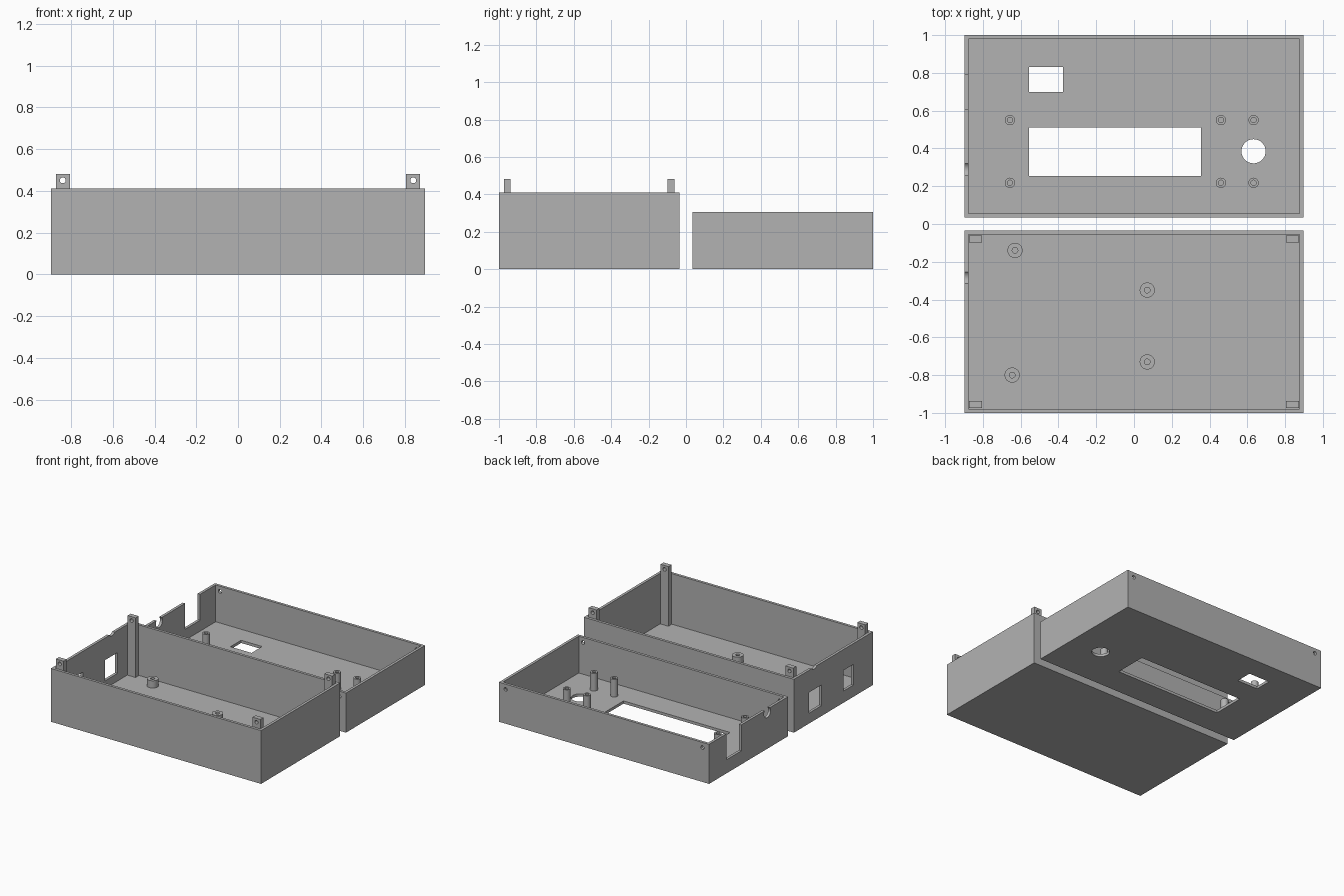
import bpy
import bmesh
from math import pi, radians
from mathutils import Matrix, Vector

if "Cube" in bpy.data.objects:
    bpy.data.objects.remove(bpy.data.objects["Cube"])

# Single plastic colour
plastic = bpy.data.materials.new("grey plastic")
plastic.use_nodes = True
GREY = (0.448, 0.448, 0.448, 1)
plastic.diffuse_color = GREY
plastic.node_tree.nodes["Principled BSDF"].inputs["Base Color"].default_value = GREY

HALF_X, GAP, END, WALL = 0.897, 0.035, 1.0, 0.021
BASE_H, LID_H, POST_H = 0.411, 0.305, 0.481
SCREW_X, SCREW_R, SCREW_DZ = 0.84, 0.014, 0.04
AXES = {"x": Matrix.Rotation(pi / 2, 4, "Y"),
        "y": Matrix.Rotation(pi / 2, 4, "X"),
        "z": Matrix.Identity(4)}


def to_object(name, bm):
    mesh = bpy.data.meshes.new(name)
    bm.to_mesh(mesh)
    bm.free()
    obj = bpy.data.objects.new(name, mesh)
    bpy.context.scene.collection.objects.link(obj)
    return obj


def box(name, x, y, z):
    """Box from (low, high) pairs."""
    bm = bmesh.new()
    bmesh.ops.create_cube(bm, size=1)
    for v in bm.verts:
        v.co = [(a + b) / 2 + c * (b - a) for c, (a, b) in zip(v.co, (x, y, z))]
    return to_object(name, bm)


def cylinder(name, centre, radius, depth, axis="z"):
    bm = bmesh.new()
    bmesh.ops.create_cone(bm, cap_ends=True, segments=32, radius1=radius,
                          radius2=radius, depth=depth,
                          matrix=Matrix.Translation(Vector(centre)) @ AXES[axis])
    return to_object(name, bm)


def cut(obj, cutters):
    """Subtract the cutters, bake the result and remove the cutters."""
    for c in cutters:
        c.hide_render = True
        mod = obj.modifiers.new("cut", "BOOLEAN")
        mod.operation, mod.solver, mod.object = "DIFFERENCE", "EXACT", c
    graph = bpy.context.evaluated_depsgraph_get()
    mesh = bpy.data.meshes.new_from_object(obj.evaluated_get(graph))
    obj.modifiers.clear()
    obj.data = mesh
    for c in cutters:
        bpy.data.objects.remove(c)
    return finish(obj)


def finish(obj):
    obj.data.materials.clear()
    obj.data.materials.append(plastic)
    bpy.ops.object.select_all(action="DESELECT")
    obj.select_set(True)
    bpy.context.view_layer.objects.active = obj
    bpy.ops.object.shade_smooth_by_angle(angle=radians(30))
    return obj


def tray(name, y, height, cutters):
    """Open box with thin walls and floor, plus extra openings."""
    shell = box(name, (-HALF_X, HALF_X), y, (0, height))
    cavity = box("cavity", (-HALF_X + WALL, HALF_X - WALL),
                 (y[0] + WALL, y[1] - WALL), (WALL, height + 0.1))
    return cut(shell, [cavity] + cutters)


def standoff(name, x, y, radius, bore, top):
    """Hollow screw pillar rising from the floor."""
    low = WALL - 0.002
    pillar = cylinder(name, (x, y, (low + top) / 2), radius, top - low)
    return cut(pillar, [cylinder("bore", (x, y, (WALL + top) / 2 + 0.05),
                                 bore, top - WALL + 0.1)])


# Side wall openings sit in the -x wall
side = (-HALF_X - 0.05, -HALF_X + 0.05)

# Deep base tray with two port windows and a cable notch
tray("base_tray", (-END, -GAP), BASE_H, [
    box("port_a", side, (-0.373, -0.216), (0.08, 0.24)),
    box("port_b", side, (-0.76, -0.638), (0.09, 0.25)),
    cylinder("cable_notch", (-HALF_X, -0.285, BASE_H + 0.025), 0.04, 0.1, "x"),
])

# Shallow lid tray with display, button and knob openings
lid_cutters = [
    box("display_opening", (-0.555, 0.355), (0.255, 0.51), (-0.1, 0.1)),
    box("button_opening", (-0.555, -0.375), (0.70, 0.83), (-0.1, 0.1)),
    cylinder("knob_opening", (0.633, 0.385, 0), 0.064, 0.2),
    box("plug_slot", side, (0.607, 0.79), (0.105, LID_H + 0.1)),
    cylinder("cable_hole", (-HALF_X, 0.29, LID_H - 0.025), 0.04, 0.1, "x"),
]
for sx in (-1, 1):
    for wall_y in (GAP, END):
        lid_cutters.append(cylinder("screw_hole",
                                    (sx * SCREW_X, wall_y, LID_H - SCREW_DZ),
                                    SCREW_R, 0.1, "y"))
tray("lid_tray", (GAP, END), LID_H, lid_cutters)

# Corner screw posts standing above the base rim
for sx, side_name in ((-1, "right"), (1, "left")):
    for y0, y1, end_name in ((-0.974, -0.937, "front"), (-0.098, -0.061, "back")):
        post = box(f"{end_name}_{side_name}_post",
                   sorted((sx * 0.806, sx * 0.873)), (y0, y1),
                   (WALL - 0.002, POST_H))
        cut(post, [cylinder("hole", (sx * SCREW_X, (y0 + y1) / 2,
                                     BASE_H + SCREW_DZ), SCREW_R, 0.1, "y")])

# Short board standoffs in the base
for x, y in ((-0.63, -0.14), (-0.645, -0.8), (0.07, -0.35), (0.07, -0.73)):
    standoff("base_standoff", x, y, 0.04, 0.015, 0.077)

# Tall display and knob standoffs in the lid
for x in (-0.657, 0.46, 0.633):
    for y in (0.218, 0.55):
        standoff("lid_standoff", x, y, 0.027, 0.014, 0.157)
